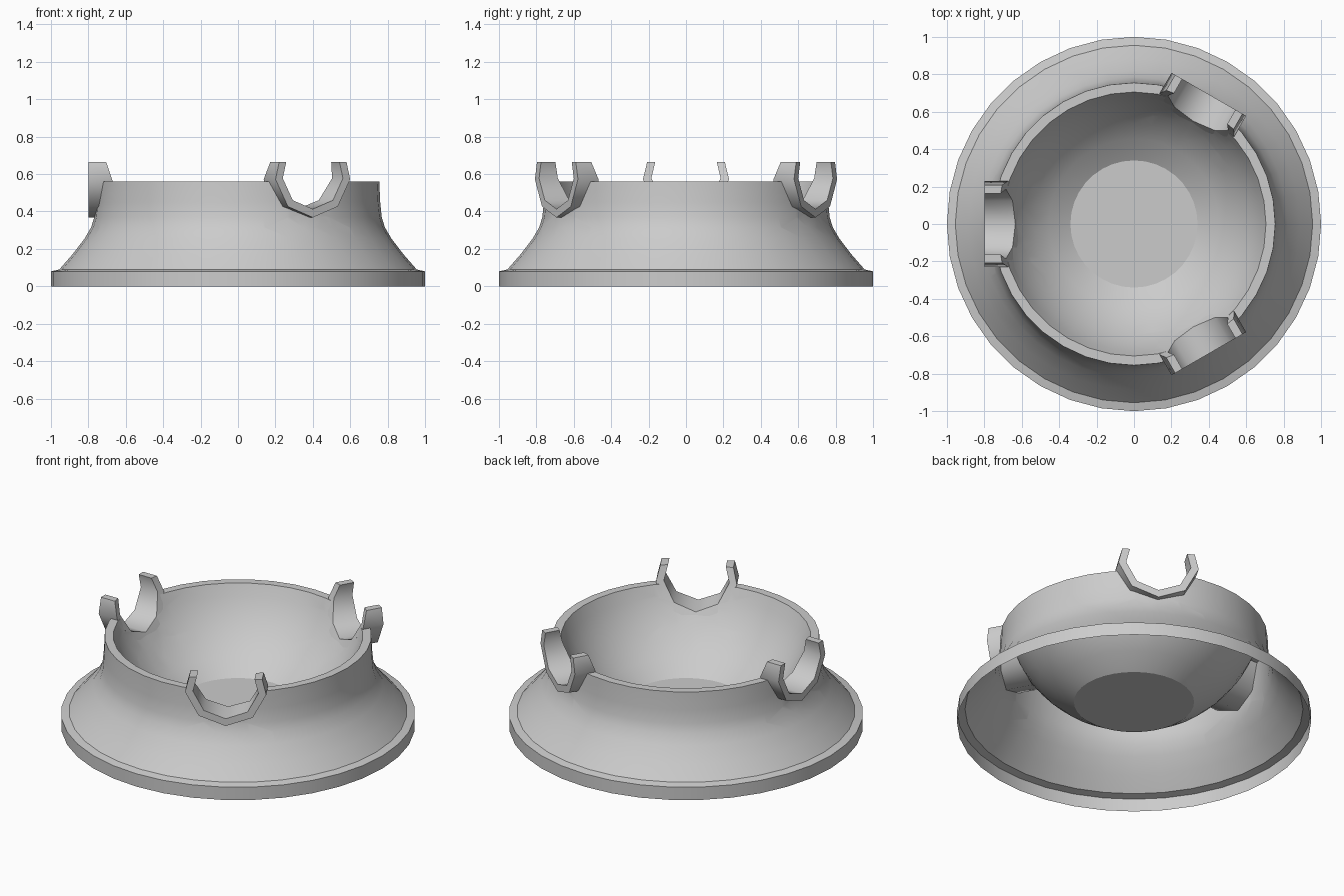
import bpy, bmesh
from math import sin, cos, radians, sqrt
from mathutils import Vector

if "Cube" in bpy.data.objects:
    bpy.data.objects.remove(bpy.data.objects["Cube"])

BALL_Z, BALL_R = 0.80, 0.745      # sphere the bowl follows
CUP_Z, R_OUT, R_IN = 0.60, 0.232, 0.187
CUP_END, CUP_TOP, RIM_Z = 0.80, 0.665, 0.56
STEP = 41.5
SEGS = 36
CUP_ANGLES = (60, 180, 300)


def finish(bm, name, angle=32):
    me = bpy.data.meshes.new(name)
    bm.to_mesh(me)
    bm.free()
    ob = bpy.data.objects.new(name, me)
    bpy.context.collection.objects.link(ob)
    bpy.ops.object.select_all(action='DESELECT')
    ob.select_set(True)
    bpy.context.view_layer.objects.active = ob
    bpy.ops.object.shade_smooth_by_angle(angle=radians(angle))
    return ob


def ball_radius(z, y=0.0, r=BALL_R):
    return sqrt(r * r - y * y - (z - BALL_Z) ** 2)


def cradle_arc(r):
    """Open-topped faceted arc as (sideways, z), trimmed level at the top."""
    half = [(r * sin(radians(k * STEP)), CUP_Z - r * cos(radians(k * STEP))) for k in range(4)]
    (y0, z0), (y1, z1) = half[2], half[3]
    f = (CUP_TOP - z0) / (z1 - z0)
    half[3] = (y0 + f * (y1 - y0), CUP_TOP)
    return [(-y, z) for y, z in reversed(half[1:])] + half


def axes(deg):
    a = radians(deg)
    return Vector((cos(a), sin(a), 0)), Vector((-sin(a), cos(a), 0))


# Flared skirt, rim and bowl: one thin revolved sheet, open underneath
profile = [(1, 0), (1, 0.08), (0.955, 0.09), (0.885, 0.17), (0.82, 0.255),
           (0.785, 0.315), (0.768, 0.37), (0.76, 0.45), (0.755, RIM_Z)]
profile += [(ball_radius(z), z) for z in (0.56, 0.49, 0.42, 0.35, 0.28, 0.21, 0.137)]
profile.append((0, 0.137))
bm = bmesh.new()
pts = [bm.verts.new((r, 0, z)) for r, z in profile]
edges = [bm.edges.new(p) for p in zip(pts, pts[1:])]
bmesh.ops.spin(bm, geom=pts + edges, cent=(0, 0, 0), axis=(0, 0, 1),
               angle=radians(360), steps=SEGS)
bmesh.ops.remove_doubles(bm, verts=bm.verts, dist=1e-4)
bmesh.ops.recalc_face_normals(bm, faces=bm.faces)
bm.normal_update()
floor = min(bm.faces, key=lambda f: f.calc_center_median().xy.length)
if floor.normal.z < 0:
    bmesh.ops.reverse_faces(bm, faces=bm.faces)

# Slots through the wall where the three cradles sit
slot = cradle_arc(R_IN)[1:-1]
for deg in CUP_ANGLES:
    u, t = axes(deg)

    def near(f):
        c = f.calc_center_median()
        return c.dot(u) > 0.5 and abs(c.dot(t)) < 0.36 and c.z > 0.3

    planes = []
    for (y0, z0), (y1, z1) in zip(slot, slot[1:]):
        inward = t * (z0 - z1) + Vector((0, 0, y1 - y0))
        planes.append((t * y0 + Vector((0, 0, z0)), inward.normalized()))
    for co, no in planes:
        faces = [f for f in bm.faces if near(f)]
        geom = set(faces)
        for f in faces:
            geom.update(f.edges)
            geom.update(f.verts)
        bmesh.ops.bisect_plane(bm, geom=list(geom), dist=1e-5, plane_co=co, plane_no=no)
    gone = [f for f in bm.faces if near(f) and
            all((f.calc_center_median() - co).dot(no) > 0 for co, no in planes)]
    bmesh.ops.delete(bm, geom=gone, context='FACES')
finish(bm, "flared_base_and_bowl")

# Cradles: faceted C shapes whose inner ends follow the bowl
outer, inner = cradle_arc(R_OUT), cradle_arc(R_IN)
for i, deg in enumerate(CUP_ANGLES):
    u, t = axes(deg)
    bm = bmesh.new()

    def vert(y, z, r):
        return bm.verts.new(u * r + t * y + Vector((0, 0, z)))

    rings = []
    for (yo, zo), (yi, zi) in zip(outer, inner):
        rings.append([vert(yo, zo, CUP_END), vert(yi, zi, CUP_END),
                      vert(yi, zi, ball_radius(zi, yi, 0.743)),
                      vert(yo, zo, ball_radius(zo, yo, 0.747))])
    for a, b in zip(rings, rings[1:]):
        for k in range(4):
            bm.faces.new((a[k], a[(k + 1) % 4], b[(k + 1) % 4], b[k]))
    bm.faces.new(rings[0])
    bm.faces.new(rings[-1][::-1])
    bmesh.ops.recalc_face_normals(bm, faces=bm.faces)
    finish(bm, f"bearing_cradle_{i + 1}", 45)
